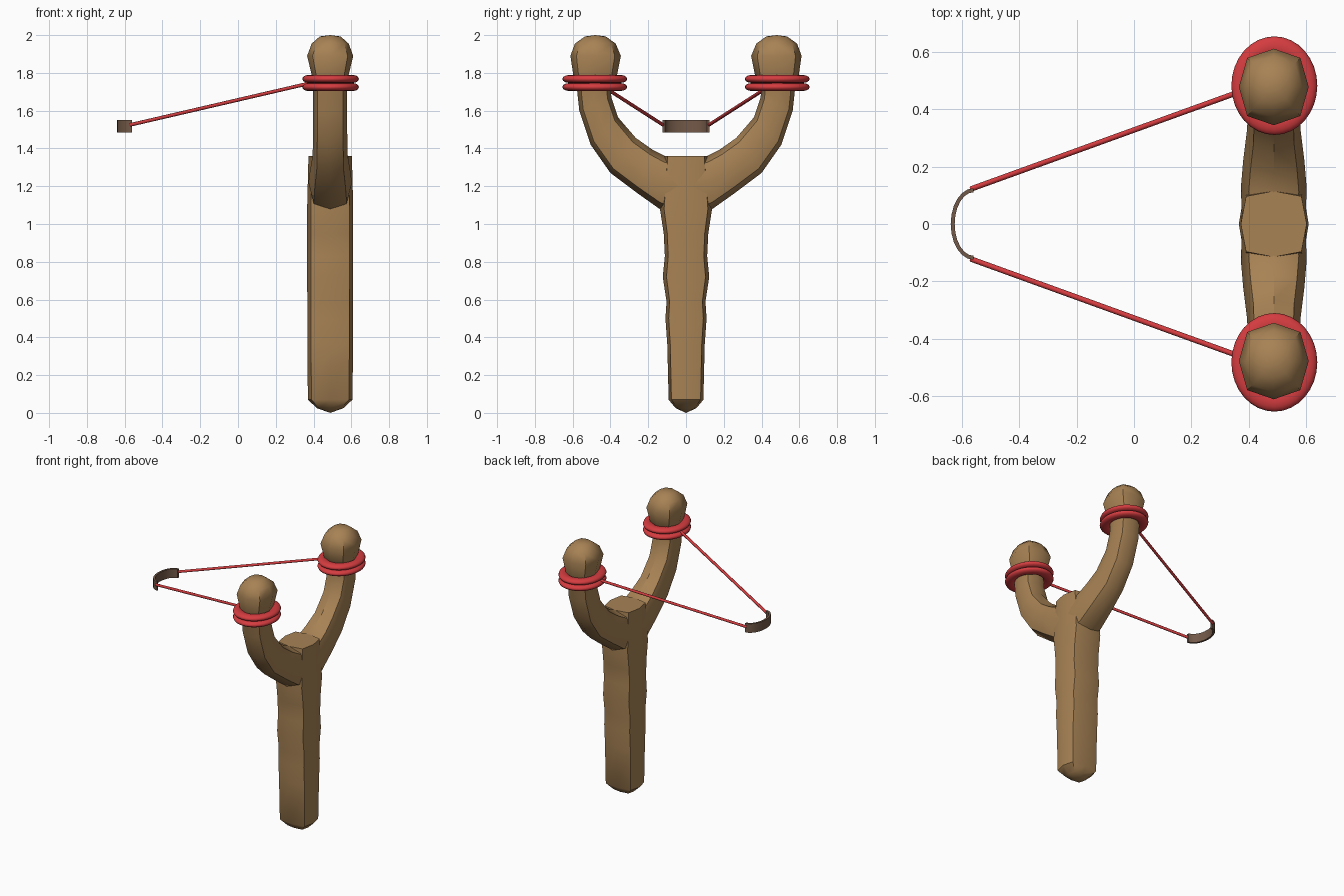
import bpy, bmesh, math
from mathutils import Vector

if "Cube" in bpy.data.objects:
    bpy.data.objects.remove(bpy.data.objects["Cube"])

def material(name, rgb):
    m = bpy.data.materials.new(name)
    m.diffuse_color = (*rgb, 1)
    m.use_nodes = True
    m.node_tree.nodes["Principled BSDF"].inputs["Base Color"].default_value = m.diffuse_color
    return m

wood = material("wood brown", (0.39, 0.225, 0.09))
red = material("rubber red", (0.66, 0.045, 0.05))
leather = material("leather brown", (0.17, 0.10, 0.065))
CX = 0.488  # x of the fork's centre plane

def finish(name, bm, mat, angle):
    bmesh.ops.recalc_face_normals(bm, faces=bm.faces)
    me = bpy.data.meshes.new(name)
    bm.to_mesh(me)
    bm.free()
    ob = bpy.data.objects.new(name, me)
    bpy.context.collection.objects.link(ob)
    me.materials.append(mat)
    bpy.ops.object.select_all(action='DESELECT')
    ob.select_set(True)
    bpy.context.view_layer.objects.active = ob
    bpy.ops.object.shade_smooth_by_angle(angle=math.radians(angle))
    return ob

def loft(name, rings, corner, tip=None):
    """Eight-sided loft; ring = inner (y, z), outer (y, z), half width in x."""
    c = corner
    octagon = [(1, 0), (c, c), (0, 1), (-c, c), (-1, 0), (-c, -c), (0, -1), (c, -c)]
    bm = bmesh.new()
    loops = []
    for (y0, z0), (y1, z1), hw in rings:
        mid = Vector((CX, (y0 + y1) / 2, (z0 + z1) / 2))
        u = Vector((0, (y1 - y0) / 2, (z1 - z0) / 2))
        loops.append([bm.verts.new(mid + u * a + Vector((hw * b, 0, 0))) for a, b in octagon])
    for a, b in zip(loops, loops[1:]):
        for i in range(8):
            j = (i + 1) % 8
            bm.faces.new((a[i], a[j], b[j], b[i]))
    bm.faces.new(loops[0])
    if tip:
        t = bm.verts.new((CX, *tip))
        for i in range(8):
            bm.faces.new((loops[-1][i], loops[-1][(i + 1) % 8], t))
    else:
        bm.faces.new(loops[-1])
    return finish(name, bm, wood, 40)

# Handle, listed from the top down to the rounded foot
profile = [(1.36, 0.115, 0.115), (1.08, 0.138, 0.122), (0.95, 0.118, 0.122),
           (0.83, 0.112, 0.122), (0.72, 0.123, 0.122), (0.59, 0.103, 0.121),
           (0.50, 0.109, 0.121), (0.36, 0.099, 0.121), (0.07, 0.092, 0.118),
           (0.025, 0.055, 0.07)]
loft("handle", [((-h, z), (h, z), w) for z, h, w in profile], 0.84, (0, 0))

# Fork arms with their knobs
arm = [((0.0, 1.355), (0.0, 1.03), 0.11), ((0.11, 1.36), (0.14, 1.08), 0.115),
       ((0.18, 1.395), (0.26, 1.165), 0.107), ((0.265, 1.455), (0.40, 1.27), 0.093),
       ((0.36, 1.565), (0.505, 1.42), 0.09), ((0.395, 1.67), (0.565, 1.60), 0.09),
       ((0.40, 1.74), (0.58, 1.74), 0.09)]
knob = [((0.365, 1.79), (0.597, 1.79), 0.098), ((0.345, 1.89), (0.612, 1.89), 0.122),
        ((0.372, 1.955), (0.588, 1.955), 0.098), ((0.425, 1.993), (0.535, 1.993), 0.055)]
for side, s in (("left", -1), ("right", 1)):
    rings = [((s * a, b), (s * c, d), w) for (a, b), (c, d), w in arm + knob]
    loft(side + "_arm", rings, 0.76, (s * 0.48, 2.0))

    # Two flattened rubber rings under each knob
    for i, z in enumerate((1.725, 1.768)):
        bpy.ops.mesh.primitive_torus_add(major_segments=32, minor_segments=12, major_radius=0.126,
                                         minor_radius=0.034, location=(0.49, s * 0.483, z))
        ring = bpy.context.object
        ring.name = f"{side}_ring_{i + 1}"
        ring.scale = (0.15 / 0.16, 0.172 / 0.16, 0.62)
        ring.data.materials.append(red)
        bpy.ops.object.shade_smooth()

    # Stretched band from ring to pouch
    a, b = Vector((0.40, s * 0.473, 1.75)), Vector((-0.57, s * 0.122, 1.525))
    bpy.ops.mesh.primitive_cylinder_add(vertices=8, radius=0.0095, depth=(b - a).length,
                                        location=(a + b) / 2)
    band = bpy.context.object
    band.name = side + "_band"
    band.rotation_euler = (b - a).to_track_quat('Z', 'Y').to_euler()
    band.data.materials.append(red)
    bpy.ops.object.shade_smooth_by_angle(angle=math.radians(50))

# Curved leather pouch: a thin strip swept round a half oval
bm = bmesh.new()
sections = []
for k in range(13):
    t = math.pi * (k / 12 - 0.5)
    sections.append([bm.verts.new((-0.56 - (0.08 - d) * math.cos(t),
                                   (0.125 - d) * math.sin(t), z))
                     for d, z in ((0, 1.485), (0, 1.55), (0.014, 1.55), (0.014, 1.485))])
for a, b in zip(sections, sections[1:]):
    for i in range(4):
        j = (i + 1) % 4
        bm.faces.new((a[i], a[j], b[j], b[i]))
bm.faces.new(sections[0])
bm.faces.new(sections[-1])
finish("pouch", bm, leather, 40)
